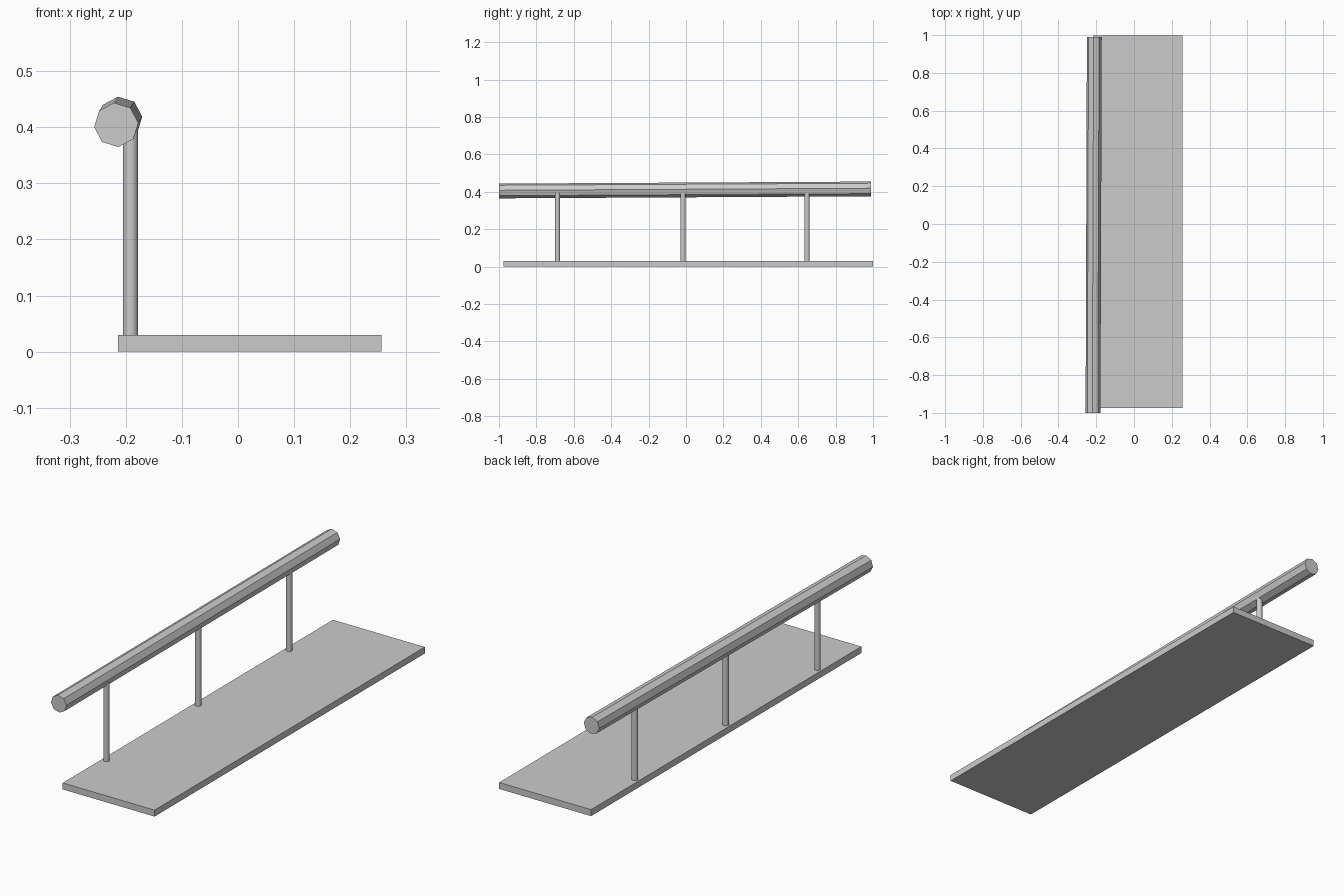
import bpy, bmesh, math
from mathutils import Vector

if "Cube" in bpy.data.objects:
    bpy.data.objects.remove(bpy.data.objects["Cube"])


def box(name, lo, hi):
    lo, hi = Vector(lo), Vector(hi)
    bpy.ops.mesh.primitive_cube_add(size=1, location=(lo + hi) / 2)
    ob = bpy.context.object
    ob.name = name
    ob.scale = hi - lo
    bpy.ops.object.transform_apply(location=False, rotation=False, scale=True)
    return ob


def prism_along_y(name, start, end, radius, sides, turn):
    # Regular polygon in the xz plane, extruded from start to end
    bm = bmesh.new()
    ring = []
    for i in range(sides):
        a = turn + 2 * math.pi * i / sides
        ring.append(bm.verts.new(Vector(start) + Vector((radius * math.cos(a), 0, radius * math.sin(a)))))
    face = bm.faces.new(ring)
    out = bmesh.ops.extrude_face_region(bm, geom=[face], use_keep_orig=True)
    moved = [g for g in out["geom"] if isinstance(g, bmesh.types.BMVert)]
    bmesh.ops.translate(bm, verts=moved, vec=Vector(end) - Vector(start))
    bmesh.ops.recalc_face_normals(bm, faces=bm.faces)
    mesh = bpy.data.meshes.new(name)
    bm.to_mesh(mesh)
    bm.free()
    ob = bpy.data.objects.new(name, mesh)
    bpy.context.collection.objects.link(ob)
    return ob


# Floor plank
box("plank", (-0.214, -0.975, 0), (0.256, 0.999, 0.03))

# Slightly tilted octagonal log rail
prism_along_y("log_rail", (-0.217, -1.0, 0.404), (-0.210, 0.99, 0.415),
              0.0395, 8, math.radians(5.5))

# Round posts holding the rail
for i, y in enumerate((-0.687, -0.016, 0.647)):
    bpy.ops.mesh.primitive_cylinder_add(vertices=16, radius=0.0135, depth=0.37,
                                        location=(-0.1915, y, 0.21))
    post = bpy.context.object
    post.name = f"post_{i + 1}"
    bpy.ops.object.shade_smooth_by_angle(angle=math.radians(35))
